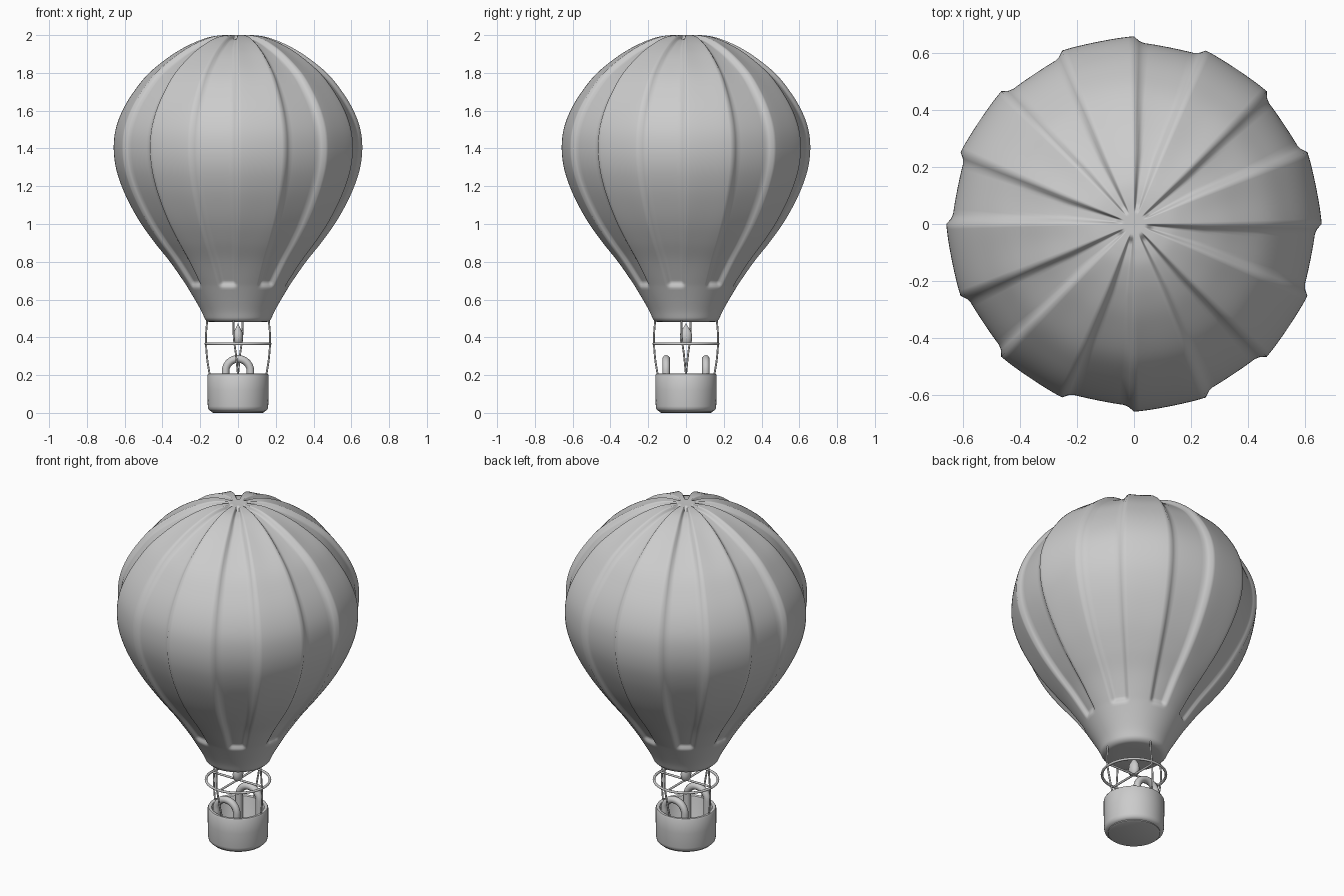
import bpy, math
from mathutils import Vector

if "Cube" in bpy.data.objects:
    bpy.data.objects.remove(bpy.data.objects["Cube"])


def finish(obj, angle=40):
    bpy.ops.object.select_all(action='DESELECT')
    obj.select_set(True)
    bpy.context.view_layer.objects.active = obj
    if obj.type == 'CURVE':
        bpy.ops.object.convert(target='MESH')
        obj = bpy.context.object
    bpy.ops.object.shade_smooth_by_angle(angle=math.radians(angle))
    return obj


def lathe(name, profile, segs=48, shape=None, angle=40):
    """Revolve (r, z) points; r = 0 ends become poles. shape(i, theta) may move a point."""
    verts, faces, rings = [], [], []
    for i, (r, z) in enumerate(profile):
        n = 1 if r < 1e-6 else segs
        rings.append((len(verts), n))
        for k in range(n):
            t = 2 * math.pi * k / segs
            rr, zz = shape(i, t) if shape and n > 1 else (r, z)
            verts.append((rr * math.cos(t), rr * math.sin(t), zz))
    for (a, na), (b, nb) in zip(rings, rings[1:]):
        for k in range(segs):
            j = (k + 1) % segs
            if na == 1:
                faces.append((a, b + j, b + k))
            elif nb == 1:
                faces.append((a + k, a + j, b))
            else:
                faces.append((a + k, a + j, b + j, b + k))
    me = bpy.data.meshes.new(name)
    me.from_pydata(verts, [], faces)
    obj = bpy.data.objects.new(name, me)
    bpy.context.collection.objects.link(obj)
    return finish(obj, angle)


def tube(name, pts, radius, smooth=False):
    cu = bpy.data.curves.new(name, 'CURVE')
    cu.dimensions = '3D'
    cu.bevel_depth = radius
    cu.bevel_resolution = 3
    cu.use_fill_caps = True
    sp = cu.splines.new('BEZIER' if smooth else 'POLY')
    items = sp.bezier_points if smooth else sp.points
    items.add(len(pts) - 1)
    for it, p in zip(items, pts):
        it.co = p if smooth else (*p, 1)
        if smooth:
            it.handle_left_type = it.handle_right_type = 'AUTO'
    obj = bpy.data.objects.new(name, cu)
    bpy.context.collection.objects.link(obj)
    return finish(obj)


def spline(pts, steps):
    """Catmull-Rom through 2D points."""
    p = [Vector(q) for q in pts]
    p = [2 * p[0] - p[1]] + p + [2 * p[-1] - p[-2]]
    out = []
    for a, b, c, d in zip(p, p[1:], p[2:], p[3:]):
        for s in range(steps):
            t = s / steps
            out.append(0.5 * (2 * b + (c - a) * t + (2 * a - 5 * b + 4 * c - d) * t * t
                              + (3 * b - a - 3 * c + d) * t ** 3))
    return out + [p[-2]]


def smoothstep(x):
    x = max(0.0, min(1.0, x))
    return x * x * (3 - 2 * x)


# envelope: smooth teardrop with eight sunken gores alternating with raised ones
body = spline([(.175, .497), (.2, .55), (.258, .65), (.29, .7), (.36, .8), (.44, .9), (.512, 1.0),
               (.57, 1.1), (.616, 1.2), (.647, 1.3), (.658, 1.4), (.648, 1.5), (.612, 1.6),
               (.552, 1.7), (.47, 1.8), (.35, 1.895), (.25, 1.952), (.16, 1.987), (.1, 1.998),
               (.05, 2.0), (.015, 2.0)], 6)
prof = [Vector(q) for q in ((0, .48), (.08, .48), (.145, .48), (.162, .484))] + body + [Vector((0, 2.0))]
PANEL = math.pi / 8


def gore(i, t):
    r, z = prof[i]
    tan = (prof[min(i + 1, len(prof) - 1)] - prof[i - 1]).normalized()
    off = abs((t % (2 * PANEL)) - 1.5 * PANEL)          # angle from sunken gore centre
    side = smoothstep(r * (PANEL / 2 - off) / min(.028, r * .11))
    low = smoothstep((z - .662) / .022)
    top = smoothstep((r - .04) / .03) if z > 1.8 else 1
    d = .02 * side * low * top
    u = (t % PANEL) / PANEL
    d += .007 * math.sin(math.pi * u) * smoothstep((z - .7) / .4) * smoothstep((r - .1) / .3)
    return r - tan.y * d, z + tan.x * d


lathe("envelope", prof, 224, gore, 60)

# basket: open tub with rounded edges
lathe("basket", [(0, .006), (.12, .006), (.145, .009), (.157, .02), (.16, .035), (.162, .12),
                 (.162, .2), (.158, .207), (.15, .208), (.141, .205), (.138, .198), (.136, .05),
                 (.13, .04), (0, .04)], 64)
lathe("basket_base", [(0, 0), (.13, 0), (.14, .004), (.14, .012), (0, .012)], 48)

# padded arches standing in the basket, front and back
for label, y in (("front", -.105), ("back", .105)):
    arc = [(.066 * math.cos(a), y, .22 + .066 * math.sin(a))
           for a in (math.pi * k / 20 for k in range(21))]
    tube(label + "_arch", [(.066, y, .08)] + arc + [(-.066, y, .08)], .02)

# load ring with crossing spokes
bpy.ops.mesh.primitive_torus_add(major_radius=.171, minor_radius=.007, major_segments=64,
                                 minor_segments=10, location=(0, 0, .366))
bpy.context.object.name = "load_ring"
finish(bpy.context.object)
tube("spoke_x", [(-.17, 0, .366), (.17, 0, .366)], .006)
tube("spoke_y", [(0, -.17, .366), (0, .17, .366)], .006)

# four bowed ropes from envelope mouth to basket rim
for k in range(4):
    a = k * math.pi / 2
    pts = [(r * math.cos(a + s), r * math.sin(a + s), z)
           for r, s, z in ((.165, -.14, .49), (.171, -.13, .4), (.165, -.06, .3), (.15, 0, .2))]
    tube("rope_%d" % (k + 1), pts, .005, True)

# burner with flame
burner = lathe("burner_flame", [(0, .362), (.02, .364), (.03, .375), (.033, .4), (.03, .425),
                                (.02, .442), (.01, .457), (0, .475)], 24)
burner.scale.x = .8
